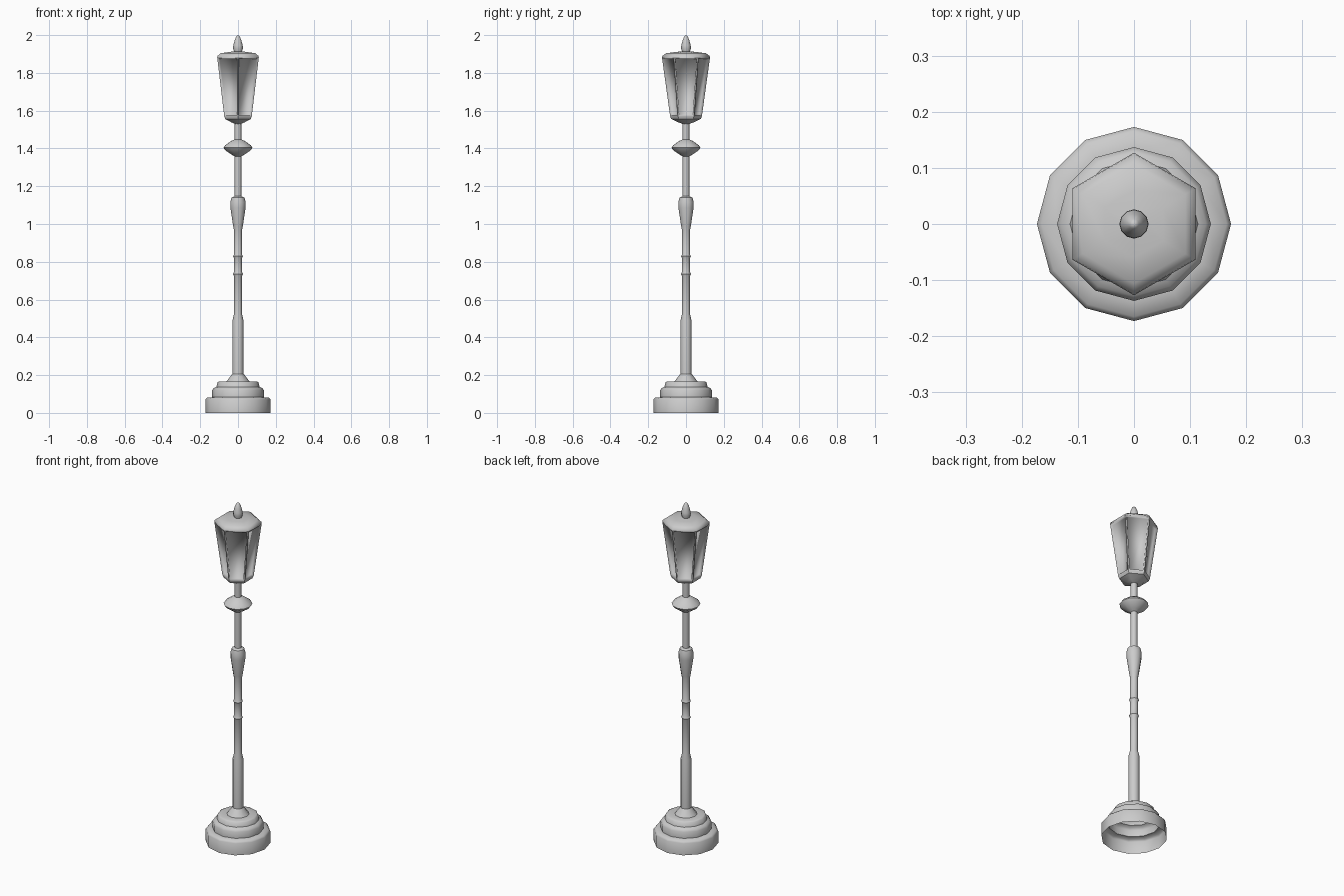
import bpy, bmesh, math

if "Cube" in bpy.data.objects:
    bpy.data.objects.remove(bpy.data.objects["Cube"])


def lathe(name, profile, sides=12, start=0.0, angle=40):
    """Revolve (radius, z) points into an open shell with the given side count."""
    bm = bmesh.new()
    rings = []
    for r, z in profile:
        if r == 0:
            rings.append([bm.verts.new((0, 0, z))] * sides)
            continue
        rings.append([bm.verts.new((r * math.cos(start + math.tau * i / sides),
                                    r * math.sin(start + math.tau * i / sides), z))
                      for i in range(sides)])
    for low, high in zip(rings, rings[1:]):
        for i in range(sides):
            j = (i + 1) % sides
            corners = list(dict.fromkeys((low[i], low[j], high[j], high[i])))
            bm.faces.new(corners)
    return finish(name, bm, angle)


def finish(name, bm, angle):
    mesh = bpy.data.meshes.new(name)
    bm.to_mesh(mesh)
    bm.free()
    obj = bpy.data.objects.new(name, mesh)
    bpy.context.collection.objects.link(obj)
    bpy.ops.object.select_all(action='DESELECT')
    obj.select_set(True)
    bpy.context.view_layer.objects.active = obj
    bpy.ops.object.shade_smooth_by_angle(angle=math.radians(angle))
    return obj


# Stepped base, hollow underneath
lathe("base", [(0.173, 0), (0.173, 0.07), (0.165, 0.08), (0.137, 0.083),
               (0.137, 0.12), (0.128, 0.132), (0.114, 0.138), (0.108, 0.162),
               (0.098, 0.167), (0.06, 0.167), (0.03, 0.207)], angle=50)

# Post with thick lower shaft, two rings and a bulge
lathe("post", [(0.029, 0.2), (0.029, 0.49), (0.021, 0.525),
               (0.021, 0.725), (0.026, 0.735), (0.021, 0.745),
               (0.021, 0.82), (0.026, 0.83), (0.021, 0.84),
               (0.021, 0.965), (0.025, 0.985), (0.04, 1.085), (0.041, 1.115),
               (0.034, 1.14), (0.018, 1.147), (0.018, 1.54)], angle=50)

# Flattened collar below the lantern
lathe("collar", [(0.018, 1.358), (0.035, 1.368), (0.068, 1.391), (0.077, 1.404),
                 (0.068, 1.417), (0.035, 1.44), (0.018, 1.447)], angle=60)

# Hexagonal lantern seat
HEX = math.pi / 2
lathe("lantern_seat", [(0.018, 1.53), (0.04, 1.538), (0.078, 1.556), (0.084, 1.57)],
      6, HEX, 35)

# Hexagonal lantern body with recessed panes
body = lathe("lantern_body", [(0.084, 1.57), (0.127, 1.88)], 6, HEX, 30)
bm = bmesh.new()
bm.from_mesh(body.data)
bmesh.ops.inset_individual(bm, faces=bm.faces[:], thickness=0.01, depth=0)
panes = [f for f in bm.faces if all(len(e.link_faces) == 2 for e in f.edges)
         and not any(e.is_boundary for e in f.edges)]
panes = [f for f in panes if f.calc_area() > 0.01]
bmesh.ops.inset_individual(bm, faces=panes, thickness=0.0005, depth=-0.012)
bm.to_mesh(body.data)
bm.free()

# Low rounded roof
lathe("lantern_roof", [(0.12, 1.878), (0.127, 1.88), (0.125, 1.89), (0.106, 1.904),
                       (0.06, 1.91), (0.025, 1.914), (0, 1.915)], 6, HEX, 60)

# Pointed finial
lathe("finial", [(0.02, 1.91), (0.026, 1.93), (0.025, 1.945), (0.018, 1.972),
                 (0.009, 1.993), (0, 2.0)], angle=60)
